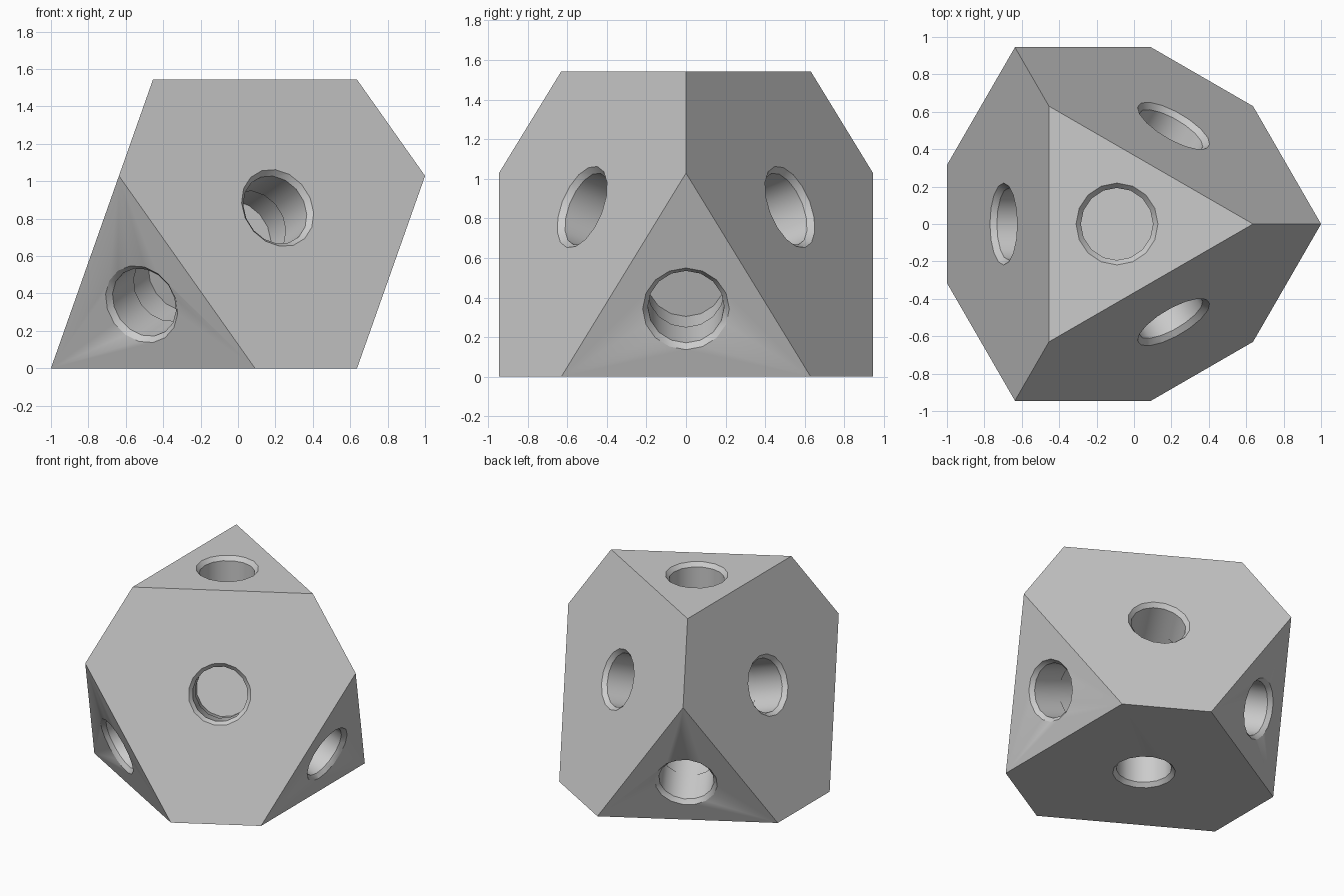
import bpy, bmesh, math
from mathutils import Vector, Matrix

if "Cube" in bpy.data.objects:
    bpy.data.objects.remove(bpy.data.objects["Cube"], do_unlink=True)

EDGE = 3.15                              # edge of the untruncated tetrahedron
CUT = 0.4                                # share of each edge removed per corner
INNER = EDGE / (2 * math.sqrt(6))        # centre to hexagon face
OUTER = 3 * INNER                        # centre to original corner
TRI = OUTER - CUT * EDGE * math.sqrt(2 / 3)
CENTRE = Vector((-0.091, 0, INNER))
SIDES = 16

# Corner directions of the tetrahedron
corners = [Vector((0, 0, 1))]
for k in range(3):
    a = math.tau * k / 3
    r = math.sqrt(8) / 3
    corners.append(Vector((r * math.cos(a), r * math.sin(a), -1 / 3)))

grey = bpy.data.materials.new("light grey")
grey.use_nodes = True
colour = (0.6, 0.6, 0.6, 1)
grey.diffuse_color = colour
grey.node_tree.nodes["Principled BSDF"].inputs["Base Color"].default_value = colour


def make_object(name, bm):
    mesh = bpy.data.meshes.new(name)
    bm.to_mesh(mesh)
    bm.free()
    mesh.materials.append(grey)
    obj = bpy.data.objects.new(name, mesh)
    bpy.context.collection.objects.link(obj)
    return obj


# Truncated tetrahedron body
bm = bmesh.new()
for p in corners:
    for q in corners:
        if p is not q:
            bm.verts.new(CENTRE + OUTER * p.lerp(q, CUT))
bmesh.ops.convex_hull(bm, input=bm.verts[:])
bmesh.ops.dissolve_limit(bm, angle_limit=0.02, verts=bm.verts[:], edges=bm.edges[:])
bmesh.ops.recalc_face_normals(bm, faces=bm.faces[:])
body = make_object("body", bm)

# Socket profile as (radius, height above the face): chamfer, neck, undercut, floor
PROFILE = [(0.25, 0.03), (0.219, 0.0), (0.193, -0.03), (0.193, -0.27),
           (0.2, -0.27), (0.2, -0.45)]


def add_socket(bm, normal, distance):
    turn = Vector((0, 0, 1)).rotation_difference(normal).to_matrix().to_4x4()
    place = Matrix.Translation(CENTRE + normal * distance) @ turn
    rings = []
    for r, h in PROFILE:
        rings.append([bm.verts.new(place @ Vector((
            r * math.cos(math.tau * i / SIDES),
            r * math.sin(math.tau * i / SIDES), h))) for i in range(SIDES)])
    for low, high in zip(rings, rings[1:]):
        for i in range(SIDES):
            j = (i + 1) % SIDES
            bm.faces.new((low[i], low[j], high[j], high[i]))
    bm.faces.new(rings[0])
    bm.faces.new(rings[-1])


# One round socket in every face
bm = bmesh.new()
for d in corners:
    add_socket(bm, d, TRI)
    add_socket(bm, -d, INNER)
bmesh.ops.recalc_face_normals(bm, faces=bm.faces[:])
cutter = make_object("socket_cutter", bm)
cutter.hide_render = True

mod = body.modifiers.new("sockets", 'BOOLEAN')
mod.operation = 'DIFFERENCE'
mod.solver = 'EXACT'
mod.object = cutter
bpy.ops.object.select_all(action='DESELECT')
bpy.context.view_layer.objects.active = body
body.select_set(True)
bpy.ops.object.modifier_apply(modifier=mod.name)
bpy.data.objects.remove(cutter, do_unlink=True)
bpy.ops.object.shade_smooth_by_angle(angle=math.radians(30))
